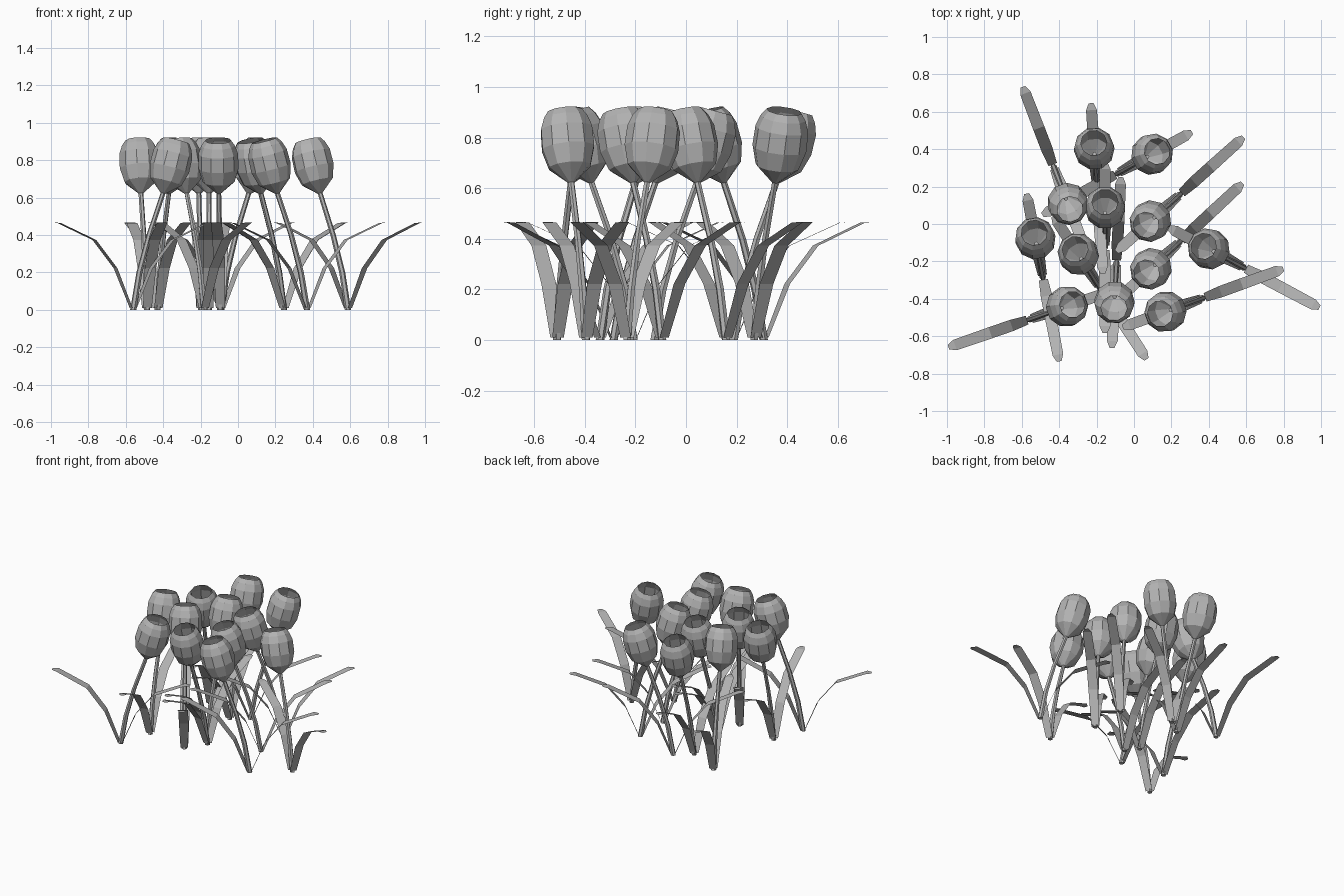
import bpy, bmesh, math
from mathutils import Vector, Matrix

if "Cube" in bpy.data.objects:
    bpy.data.objects.remove(bpy.data.objects["Cube"], do_unlink=True)

grey = bpy.data.materials.new("plain_grey")
grey.use_nodes = True
COLOUR = (0.45, 0.45, 0.45, 1)
grey.diffuse_color = COLOUR
grey.node_tree.nodes["Principled BSDF"].inputs["Base Color"].default_value = COLOUR


def loft(name, rings, caps=False, closed=True):
    """Skin a mesh over a list of rings holding equally many points."""
    bm = bmesh.new()
    rows = [[bm.verts.new(p) for p in ring] for ring in rings]
    n = len(rows[0])
    for a, b in zip(rows, rows[1:]):
        for i in range(n if closed else n - 1):
            j = (i + 1) % n
            bm.faces.new((a[i], a[j], b[j], b[i]))
    if caps:
        bm.faces.new(rows[0][::-1])
        bm.faces.new(rows[-1])
    mesh = bpy.data.meshes.new(name)
    bm.to_mesh(mesh)
    bm.free()
    mesh.materials.append(grey)
    return mesh


def circle(radius, sides, matrix):
    return [matrix @ Vector((radius * math.cos(a), radius * math.sin(a), 0))
            for a in (math.tau * (i + 0.5) / sides for i in range(sides))]


# Plant is modelled leaning toward +x
TILT = Matrix.Rotation(math.radians(15), 4, 'Y')
HEAD = Matrix.Translation((0.168, 0, 0.622)) @ TILT

# Blossom: open ten-sided cup
cup = [(0.012, 0), (0.086, 0.065), (0.108, 0.14), (0.106, 0.22), (0.09, 0.265), (0.07, 0.293)]
blossom = loft("blossom", [circle(r, 10, HEAD @ Matrix.Translation((0, 0, h))) for r, h in cup])

# Stem: bent six-sided tube that ends inside the cup
path = [(0, 0, 0.017), (0.035, 0.2, 0.016), (0.09, 0.4, 0.014), (0.168, 0.622, 0.013), (0.185, 0.68, 0.011)]
stem = loft("stem", [circle(r, 6, Matrix.Translation((x, 0, z)) @ TILT if z
                            else Matrix.Translation((x, 0, z))) for x, z, r in path], caps=True)

# Leaf: bent flat strip with a blunt narrowed tip
strip = [(0.012, 0.01, 0.024), (0.1, 0.222, 0.031), (0.22, 0.373, 0.031), (0.42, 0.464, 0.029), (0.457, 0.467, 0.013)]
leaf = loft("leaf", [[(x, -w, z), (x, w, z)] for x, z, w in strip], closed=False)


def place(name, mesh, x, y, degrees):
    ob = bpy.data.objects.new(name, mesh)
    ob.location = (x, y, 0)
    ob.rotation_euler.z = math.radians(degrees)
    bpy.context.collection.objects.link(ob)


# Base position and lean direction of every plant
plants = [(-0.198, 0.19, 94), (-0.09, 0.27, 29), (-0.43, 0.307, -69), (-0.155, -0.126, 90),
          (0.246, 0.158, 222), (-0.487, -0.286, 101), (-0.182, -0.34, 123), (0.246, -0.094, 223),
          (0.588, -0.233, 152), (-0.094, -0.206, 267), (-0.56, -0.51, 19), (0.369, -0.396, 200)]
for n, (x, y, turn) in enumerate(plants, 1):
    place(f"blossom_{n}", blossom, x, y, turn)
    place(f"stem_{n}", stem, x, y, turn)
    place(f"front_leaf_{n}", leaf, x, y, turn)
    place(f"back_leaf_{n}", leaf, x, y, turn + 180)
